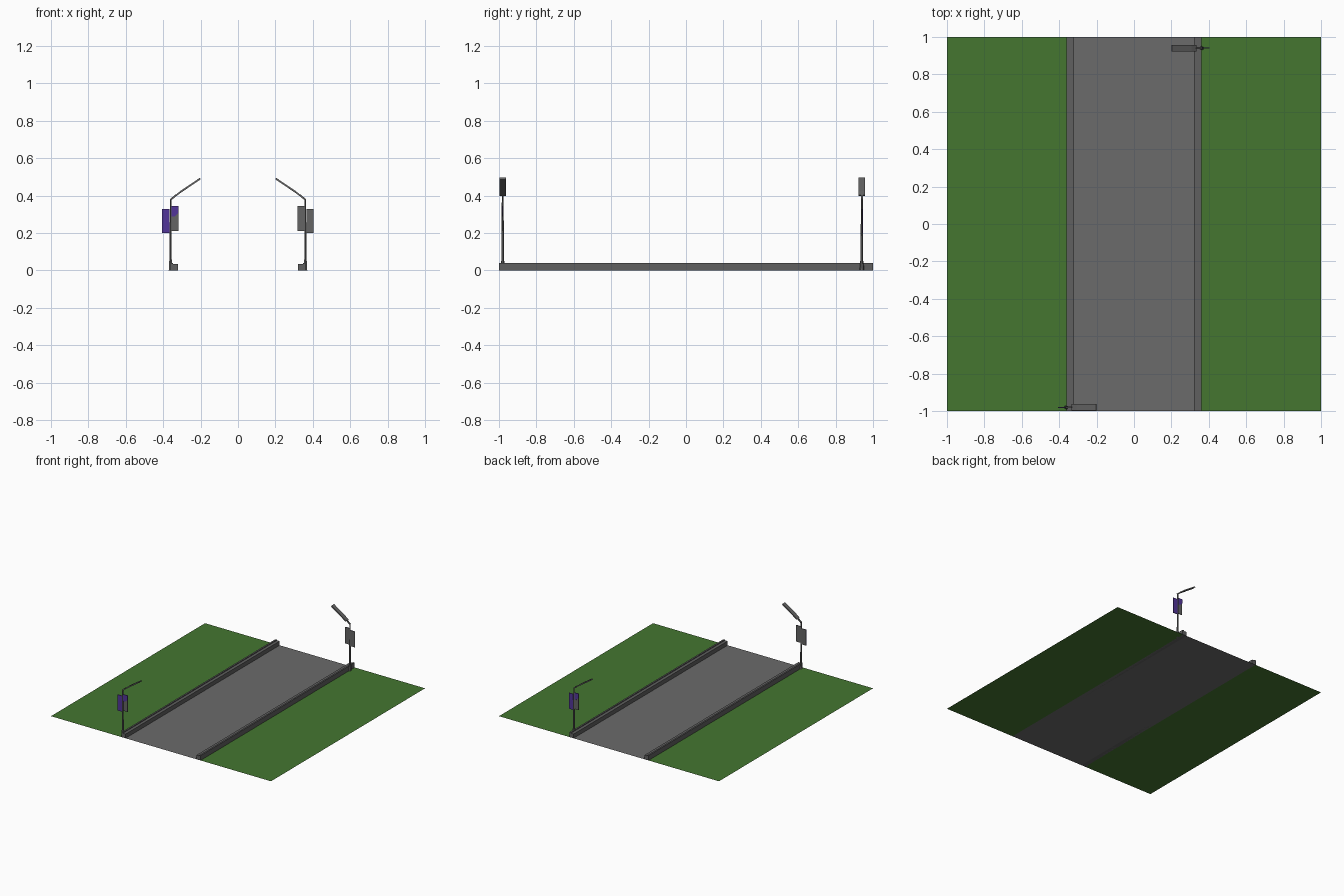
import bpy, bmesh, math

if "Cube" in bpy.data.objects:
    bpy.data.objects.remove(bpy.data.objects["Cube"])


def mat(name, rgb):
    m = bpy.data.materials.new(name)
    m.diffuse_color = (*rgb, 1)
    m.use_nodes = True
    m.node_tree.nodes["Principled BSDF"].inputs["Base Color"].default_value = m.diffuse_color
    return m


GRASS = mat("grass_green", (0.058, 0.18, 0.03))
ROAD = mat("asphalt_grey", (0.145, 0.145, 0.145))
KERB = mat("kerb_grey", (0.115, 0.115, 0.115))
METAL = mat("metal_grey", (0.13, 0.13, 0.13))
PURPLE = mat("banner_purple", (0.085, 0.035, 0.32))


def add(name, bm, *mats):
    bmesh.ops.recalc_face_normals(bm, faces=bm.faces)
    me = bpy.data.meshes.new(name)
    bm.to_mesh(me)
    bm.free()
    for m in mats:
        me.materials.append(m)
    ob = bpy.data.objects.new(name, me)
    bpy.context.collection.objects.link(ob)
    return ob


def prism(name, profile, y0, y1, m):
    """Extrude an (x, z) outline from y0 to y1."""
    bm = bmesh.new()
    f = bm.faces.new([bm.verts.new((x, y0, z)) for x, z in profile])
    ext = bmesh.ops.extrude_face_region(bm, geom=[f])["geom"]
    verts = [v for v in ext if isinstance(v, bmesh.types.BMVert)]
    bmesh.ops.translate(bm, verts=verts, vec=(0, y1 - y0, 0))
    return add(name, bm, m)


def flat(name, x0, x1, m):
    bm = bmesh.new()
    f = bm.faces.new([bm.verts.new((x, y, 0)) for x, y in
                      ((x0, -1), (x1, -1), (x1, 1), (x0, 1))])
    ob = add(name, bm, m)
    return ob


# ground: grass strips either side of the road
flat("grass_left", -1, -0.355, GRASS)
flat("grass_right", 0.355, 1, GRASS)
flat("road", -0.355, 0.355, ROAD)

# kerbs with a slightly raised outer lip
for s, side in ((-1, "left"), (1, "right")):
    outline = [(0.322, 0), (0.36, 0), (0.36, 0.04), (0.347, 0.04),
               (0.347, 0.034), (0.322, 0.034)]
    prism("kerb_" + side, [(s * x, z) for x, z in outline], -1, 1, KERB)


def lamp_post(tag):
    """Street lamp with two banners, built on the left with its front to -y."""
    px, y = -0.36, -0.98
    parts = []

    # tapered pole and its foot
    for name, r0, r1, z0, z1 in (("pole", 0.007, 0.005, 0, 0.382),
                                 ("pole_foot", 0.012, 0.009, 0, 0.05)):
        bm = bmesh.new()
        bmesh.ops.create_cone(bm, cap_ends=True, segments=6, radius1=r0,
                              radius2=r1, depth=z1 - z0)
        bmesh.ops.translate(bm, verts=bm.verts, vec=(px, y, (z0 + z1) / 2))
        parts.append(add(name + tag, bm, METAL))

    # short neck, then the wide flat lamp head with a slight bend
    parts.append(prism("lamp_neck" + tag,
                       [(-0.365, 0.38), (-0.356, 0.375), (-0.328, 0.4),
                        (-0.334, 0.407)], y - 0.005, y + 0.005, METAL))
    parts.append(prism("lamp_head" + tag,
                       [(-0.335, 0.403), (-0.33, 0.397), (-0.302, 0.418),
                        (-0.2, 0.487), (-0.203, 0.496), (-0.307, 0.426)],
                       y - 0.017, y + 0.017, METAL))

    # grey banner plates either side of the pole, with purple fronts
    for name, x0, x1, z0, z1 in (("banner_outer", -0.405, -0.365, 0.2, 0.33),
                                 ("banner_inner", -0.355, -0.317, 0.21, 0.345)):
        parts.append(prism(name + tag, [(x0, z0), (x1, z0), (x1, z1), (x0, z1)],
                           y - 0.002, y + 0.002, METAL))
    parts.append(prism("banner_outer_front" + tag,
                       [(-0.405, 0.2), (-0.365, 0.2), (-0.365, 0.33), (-0.405, 0.33)],
                       y - 0.0035, y - 0.002, PURPLE))
    parts.append(prism("banner_inner_front" + tag,
                       [(-0.355, 0.29), (-0.34, 0.288), (-0.317, 0.31),
                        (-0.317, 0.345), (-0.355, 0.345)],
                       y - 0.0035, y - 0.002, PURPLE))
    return parts


lamp_post("_left")
# the second post is the first turned half a circle
for ob in lamp_post("_right"):
    ob.rotation_euler.z = math.pi
    ob.location.y = -0.04
